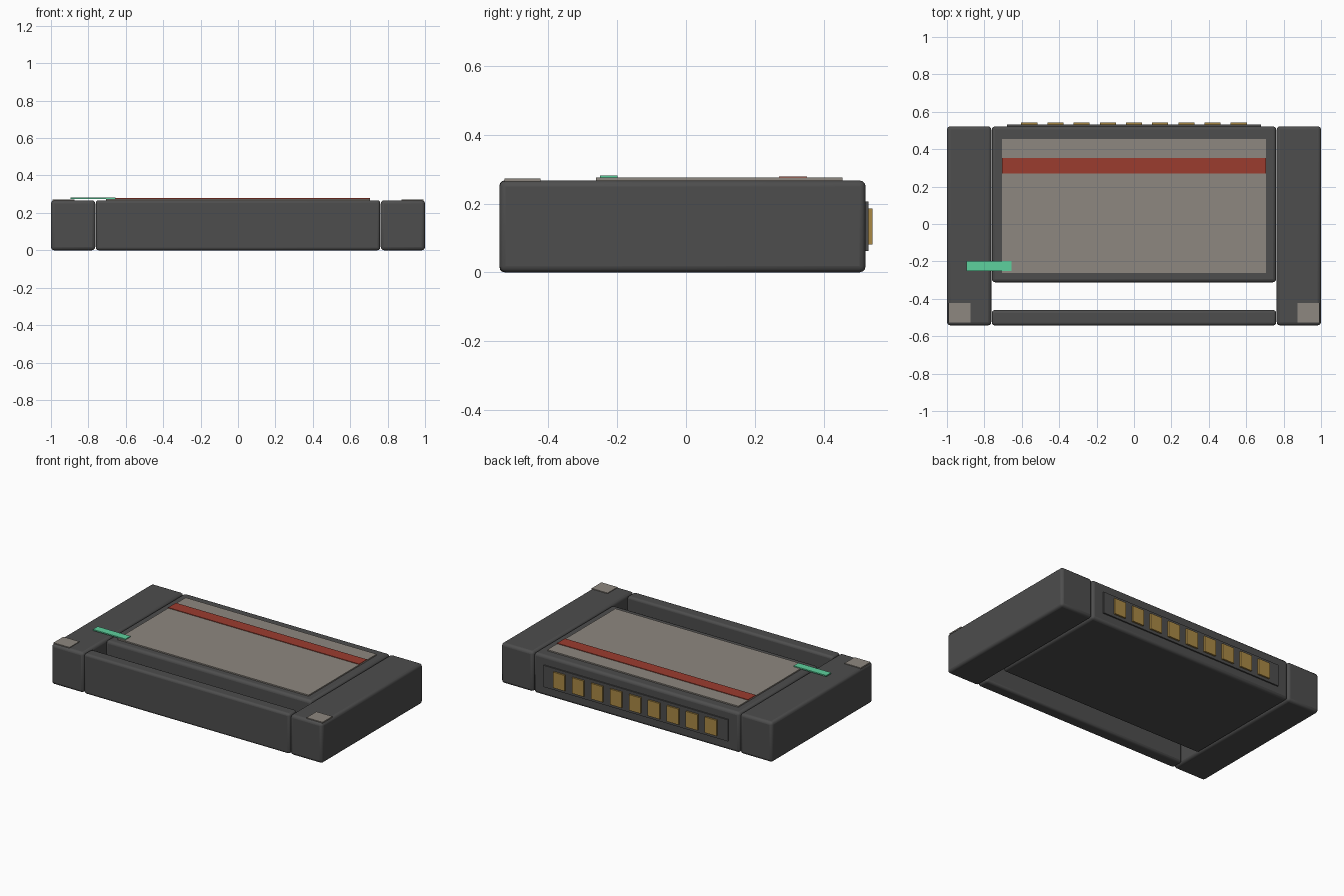
import bpy

cube = bpy.data.objects.get("Cube")
if cube:
    bpy.data.objects.remove(cube, do_unlink=True)


def material(name, rgb):
    m = bpy.data.materials.new(name)
    m.use_nodes = True
    m.diffuse_color = (*rgb, 1)
    m.node_tree.nodes["Principled BSDF"].inputs["Base Color"].default_value = (*rgb, 1)
    return m


CHARCOAL = material("charcoal", (0.075, 0.075, 0.075))
GREY = material("warm_grey", (0.27, 0.245, 0.215))
RED = material("brick_red", (0.33, 0.045, 0.028))
GREEN = material("mint_green", (0.11, 0.64, 0.34))
GOLD = material("gold", (0.4, 0.25, 0.06))


def box(name, mat, x, y, z, bevel=0.0):
    """Box from (min, max) extents, with optional rounded edges."""
    spans = (x, y, z)
    bpy.ops.mesh.primitive_cube_add(size=1, location=[(a + b) / 2 for a, b in spans])
    ob = bpy.context.object
    ob.name = name
    ob.scale = [b - a for a, b in spans]
    bpy.ops.object.transform_apply(location=False, rotation=False, scale=True)
    ob.data.materials.append(mat)
    if bevel:
        mod = ob.modifiers.new("rounded_edges", 'BEVEL')
        mod.width = bevel
        mod.segments = 3
        bpy.ops.object.shade_smooth_by_angle()
    return ob


FRONT, BACK, TOP = -0.542, 0.522, 0.267

# Housing: main block, front bar and the two side rails
box("main_block", CHARCOAL, (-0.76, 0.76), (-0.312, BACK), (0, TOP), 0.018)
box("front_bar", CHARCOAL, (-0.76, 0.76), (FRONT, -0.46), (0, TOP), 0.015)
for side, s in (("left", 1), ("right", -1)):
    xs = sorted((s * 0.763, s * 1.0))
    box(side + "_rail", CHARCOAL, xs, (FRONT, BACK), (0, TOP), 0.018)
    xs = sorted((s * 0.875, s * 0.993))
    box(side + "_corner_pad", GREY, xs, (-0.527, -0.423), (TOP - 0.003, 0.272))

# Top label with its stripe and the small marker tab
box("label_panel", GREY, (-0.705, 0.705), (-0.262, 0.455), (TOP - 0.003, 0.275))
box("label_stripe", RED, (-0.705, 0.705), (0.27, 0.352), (0.272, 0.279))
box("marker_tab", GREEN, (-0.896, -0.655), (-0.25, -0.199), (0.273, 0.281))

# Connector on the back: strip and contacts
box("connector_strip", CHARCOAL, (-0.68, 0.68), (BACK - 0.01, 0.531), (0.062, 0.206))
for i in range(9):
    x = (i - 4) * 0.14
    box(f"contact_{i + 1}", GOLD, (x - 0.043, x + 0.043), (0.525, 0.542), (0.081, 0.186))
